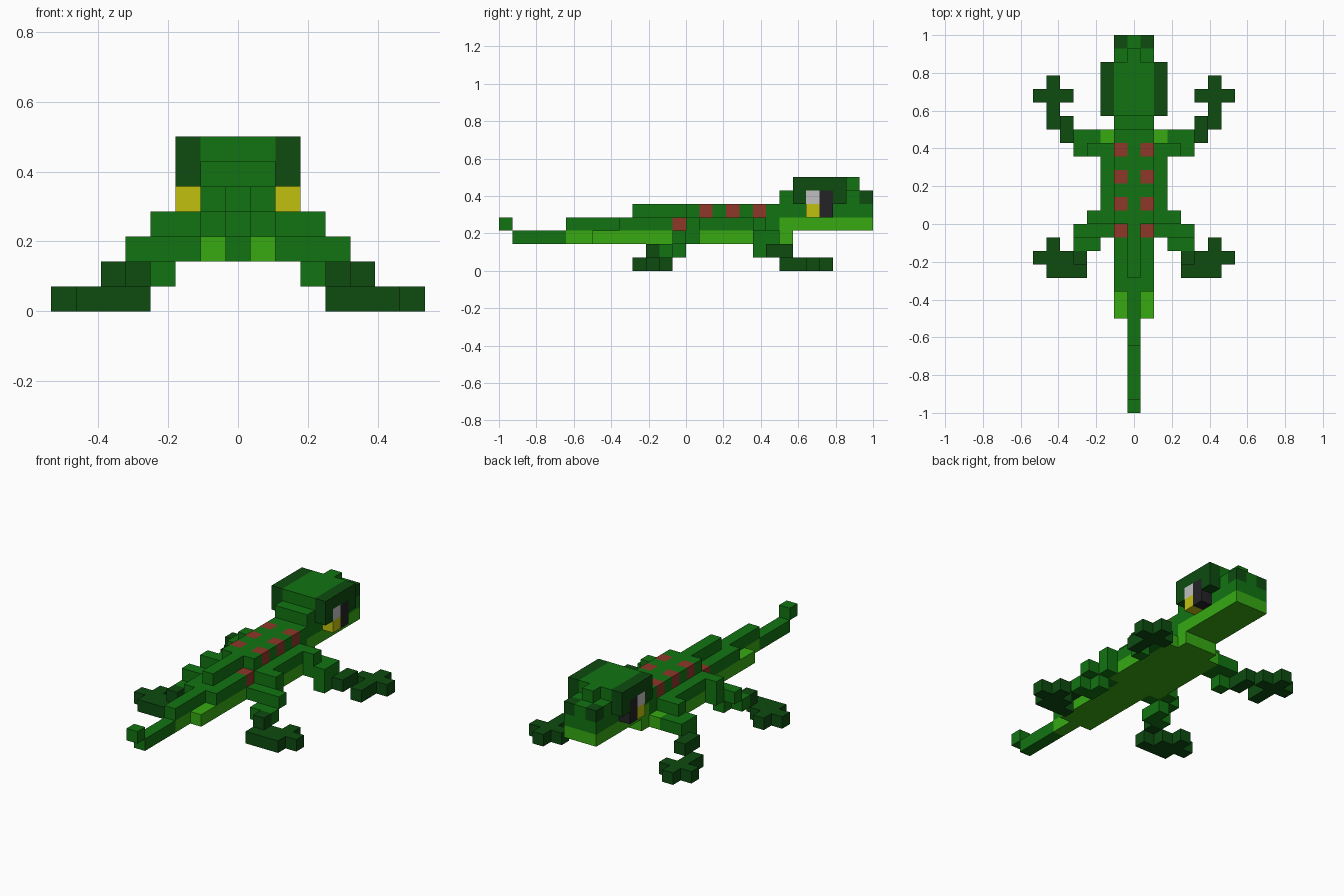
import bpy
import bmesh
from mathutils import Vector

UNIT = 2 / 28

cube = bpy.data.objects.get("Cube")
if cube:
    bpy.data.objects.remove(cube, do_unlink=True)

PALETTE = {
    "green": (0.006, 0.175, 0.006),
    "dark_green": (0.004, 0.07, 0.005),
    "light_green": (0.038, 0.40, 0.006),
    "spot_red": (0.27, 0.04, 0.022),
    "eye_yellow": (0.53, 0.53, 0.005),
    "eye_white": (0.53, 0.53, 0.53),
    "eye_black": (0.017, 0.017, 0.019),
}


def make_material(name, rgb):
    mat = bpy.data.materials.new(name)
    mat.use_nodes = True
    color = (*rgb, 1)
    mat.diffuse_color = color
    bsdf = mat.node_tree.nodes["Principled BSDF"]
    bsdf.inputs["Base Color"].default_value = color
    bsdf.inputs["Roughness"].default_value = 0.8
    return mat


materials = {name: make_material(name, rgb) for name, rgb in PALETTE.items()}
cells = {}


def span(value):
    first, last = value if isinstance(value, tuple) else (value, value)
    return range(first, last + 1)


def block(part, color, x, y, z):
    """Fill a box of unit cells; x is mirrored to both sides."""
    for i in span(x):
        for j in span(y):
            for k in span(z):
                for side, sign in (("left", 1), ("right", -1)):
                    name = part.replace("SIDE", side)
                    cells[sign * i, j, k] = (name, color)


# Tail, curling up at its tip
block("tail", "green", x=0, y=0, z=3)
block("tail", "green", x=0, y=(1, 4), z=2)
block("tail", "light_green", x=0, y=(5, 6), z=2)
block("tail", "green", x=0, y=(5, 8), z=3)
block("tail", "light_green", x=(0, 1), y=(7, 8), z=2)

# Belly
block("belly", "light_green", x=(0, 1), y=(9, 21), z=2)
block("belly", "light_green", x=2, y=(14, 20), z=2)

# Back with a raised ridge
block("back", "green", x=(0, 1), y=(9, 20), z=3)
block("back", "green", x=2, y=(14, 19), z=3)
block("back", "green", x=0, y=(10, 13), z=4)
block("back", "green", x=(0, 1), y=(14, 20), z=4)

# Red spots in two rows
block("back", "spot_red", x=1, y=13, z=3)
for row in (15, 17, 19):
    block("back", "spot_red", x=1, y=row, z=4)

# Head, jaw and brow
block("jaw", "light_green", x=(0, 1), y=(21, 27), z=3)
block("head", "green", x=(0, 1), y=(21, 27), z=(4, 5))
block("head", "green", x=(0, 1), y=(22, 25), z=6)
block("head", "green", x=0, y=26, z=6)
block("head", "dark_green", x=1, y=27, z=5)
block("SIDE_brow", "dark_green", x=2, y=(22, 25), z=6)
block("SIDE_brow", "dark_green", x=2, y=22, z=5)
block("SIDE_brow", "dark_green", x=2, y=25, z=5)

# Eyes
block("SIDE_eye", "eye_yellow", x=2, y=23, z=4)
block("SIDE_eye", "eye_white", x=2, y=23, z=5)
block("SIDE_eye", "eye_black", x=2, y=24, z=(4, 5))

# Forelegs, next to the head
block("SIDE_foreleg", "green", x=3, y=19, z=(2, 3))
block("SIDE_foreleg", "green", x=4, y=19, z=(1, 2))
block("SIDE_foreleg", "green", x=(3, 4), y=20, z=2)
block("SIDE_foreleg", "dark_green", x=5, y=(20, 21), z=1)
block("SIDE_forefoot", "dark_green", x=6, y=(21, 24), z=0)
block("SIDE_forefoot", "dark_green", x=(5, 7), y=23, z=0)

# Hind legs, next to the tail
block("SIDE_hind_leg", "green", x=(2, 3), y=14, z=3)
block("SIDE_hind_leg", "green", x=3, y=14, z=2)
block("SIDE_hind_leg", "green", x=(2, 4), y=13, z=2)
block("SIDE_hind_leg", "green", x=3, y=(12, 13), z=1)
block("SIDE_hind_leg", "green", x=4, y=12, z=1)
block("SIDE_hind_leg", "dark_green", x=4, y=11, z=1)
block("SIDE_hind_foot", "dark_green", x=(4, 6), y=10, z=0)
block("SIDE_hind_foot", "dark_green", x=(5, 7), y=11, z=0)
block("SIDE_hind_foot", "dark_green", x=6, y=12, z=0)


def build_part(name):
    """Make one object from the exposed cell faces of a part."""
    bm = bmesh.new()
    used = []
    for cell, (part, color) in cells.items():
        if part != name:
            continue
        if color not in used:
            used.append(color)
        center = Vector((cell[0], cell[1] + 0.5, cell[2] + 0.5)) * UNIT
        center.y -= 1
        for axis in range(3):
            for sign in (-1, 1):
                neighbour = list(cell)
                neighbour[axis] += sign
                if tuple(neighbour) in cells:
                    continue
                normal, u, v = Vector(), Vector(), Vector()
                normal[axis] = sign * UNIT / 2
                u[(axis + 1) % 3] = UNIT / 2
                v[(axis + 2) % 3] = sign * UNIT / 2
                middle = center + normal
                corners = (-u - v, u - v, u + v, v - u)
                face = bm.faces.new([bm.verts.new(middle + c) for c in corners])
                face.material_index = used.index(color)
    bmesh.ops.remove_doubles(bm, verts=bm.verts, dist=UNIT / 100)
    # Merge flat runs of one colour into large faces
    bmesh.ops.dissolve_limit(bm, angle_limit=0.01, verts=bm.verts,
                             edges=bm.edges, delimit={"MATERIAL"})
    mesh = bpy.data.meshes.new(name)
    bm.to_mesh(mesh)
    bm.free()
    for color in used:
        mesh.materials.append(materials[color])
    bpy.context.collection.objects.link(bpy.data.objects.new(name, mesh))


for part_name in sorted({part for part, color in cells.values()}):
    build_part(part_name)
